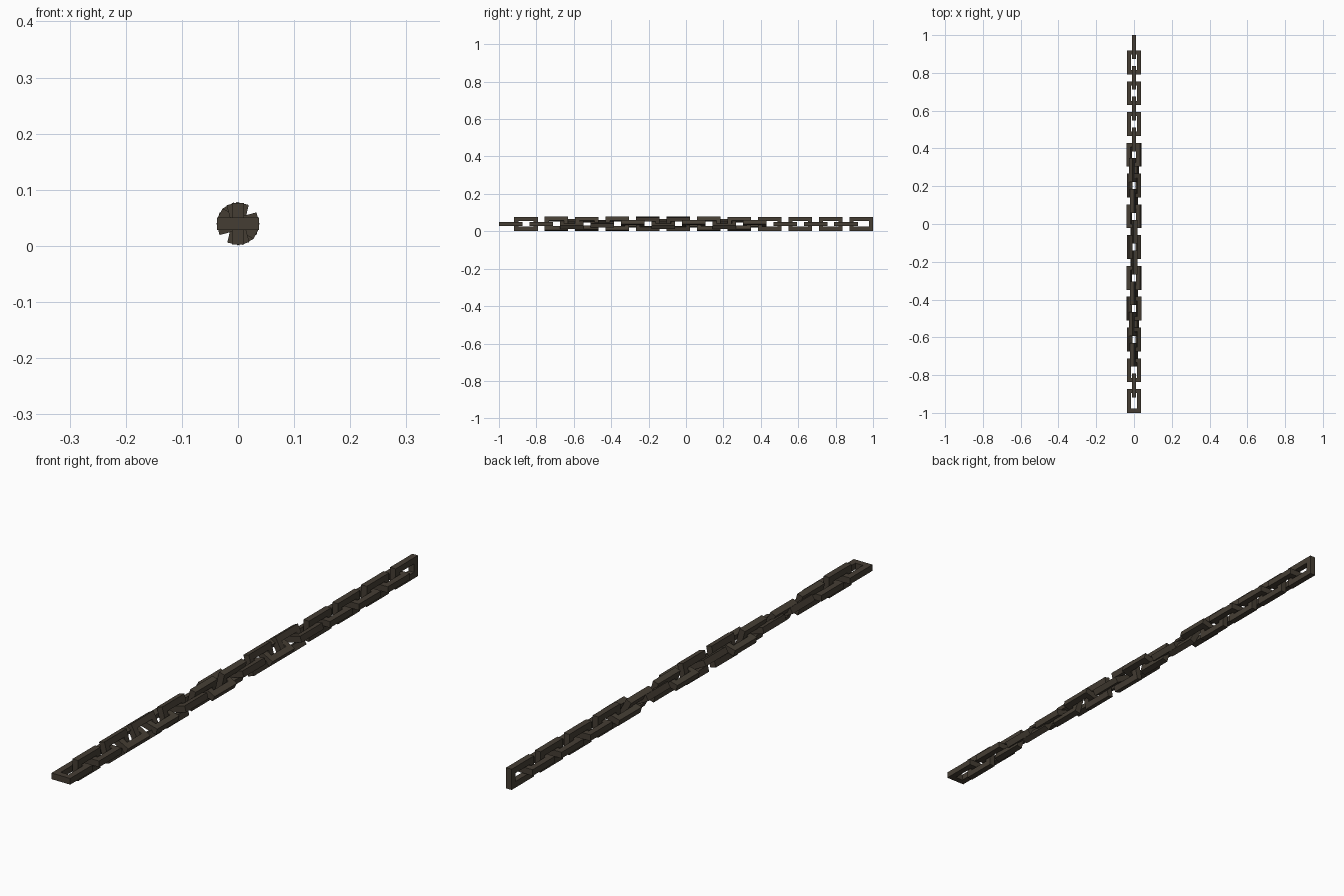
import bpy, bmesh, math

if "Cube" in bpy.data.objects:
    bpy.data.objects.remove(bpy.data.objects["Cube"])

iron = bpy.data.materials.new("dark iron")
iron.diffuse_color = (0.060, 0.048, 0.034, 1)
iron.use_nodes = True
iron.node_tree.nodes["Principled BSDF"].inputs["Base Color"].default_value = iron.diffuse_color

LENGTH, WIDTH, BAR = 0.126, 0.074, 0.022
COUNT = 24
CENTRE_Z = 0.0395

# Roll of each link away from its flat or upright position, from the front end
ROLLS = [0, 0, 0, 0, -15, -30, -30, -15, -15, -15, -30, -15,
         15, 15, 30, 15, 30, 15, 15, 0, 0, 0, 0, 0]
ROLLS = [0, 0, 0, 15, -28, 28, -15, 15, 15, -13, -28, -13,
         15, 15, -28, 28, 15, 0, 0, 0, 0, 0, 0, 0]


def link_mesh():
    """Rectangular ring of square bar, lying flat."""
    bm = bmesh.new()
    rings = []
    for inset, z in ((0, -1), (0, 1), (BAR, 1), (BAR, -1)):
        x, y = WIDTH / 2 - inset, LENGTH / 2 - inset
        rings.append([bm.verts.new((sx * x, sy * y, z * BAR / 2))
                      for sx, sy in ((-1, -1), (1, -1), (1, 1), (-1, 1))])
    for a in range(4):
        r, s = rings[a], rings[(a + 1) % 4]
        for i in range(4):
            j = (i + 1) % 4
            bm.faces.new((r[i], r[j], s[j], s[i]))
    bmesh.ops.recalc_face_normals(bm, faces=bm.faces)
    mesh = bpy.data.meshes.new("chain_link")
    bm.to_mesh(mesh)
    bm.free()
    mesh.materials.append(iron)
    return mesh


# Chain of alternating flat and upright links
mesh = link_mesh()
pitch = (2 - LENGTH) / (COUNT - 1)
for i in range(COUNT):
    ob = bpy.data.objects.new(f"chain_link_{i + 1}", mesh)
    ob.location = (0, -1 + LENGTH / 2 + i * pitch, CENTRE_Z)
    ob.rotation_euler = (0, math.radians(90 * (i % 2) - ROLLS[i]), 0)
    bpy.context.collection.objects.link(ob)
